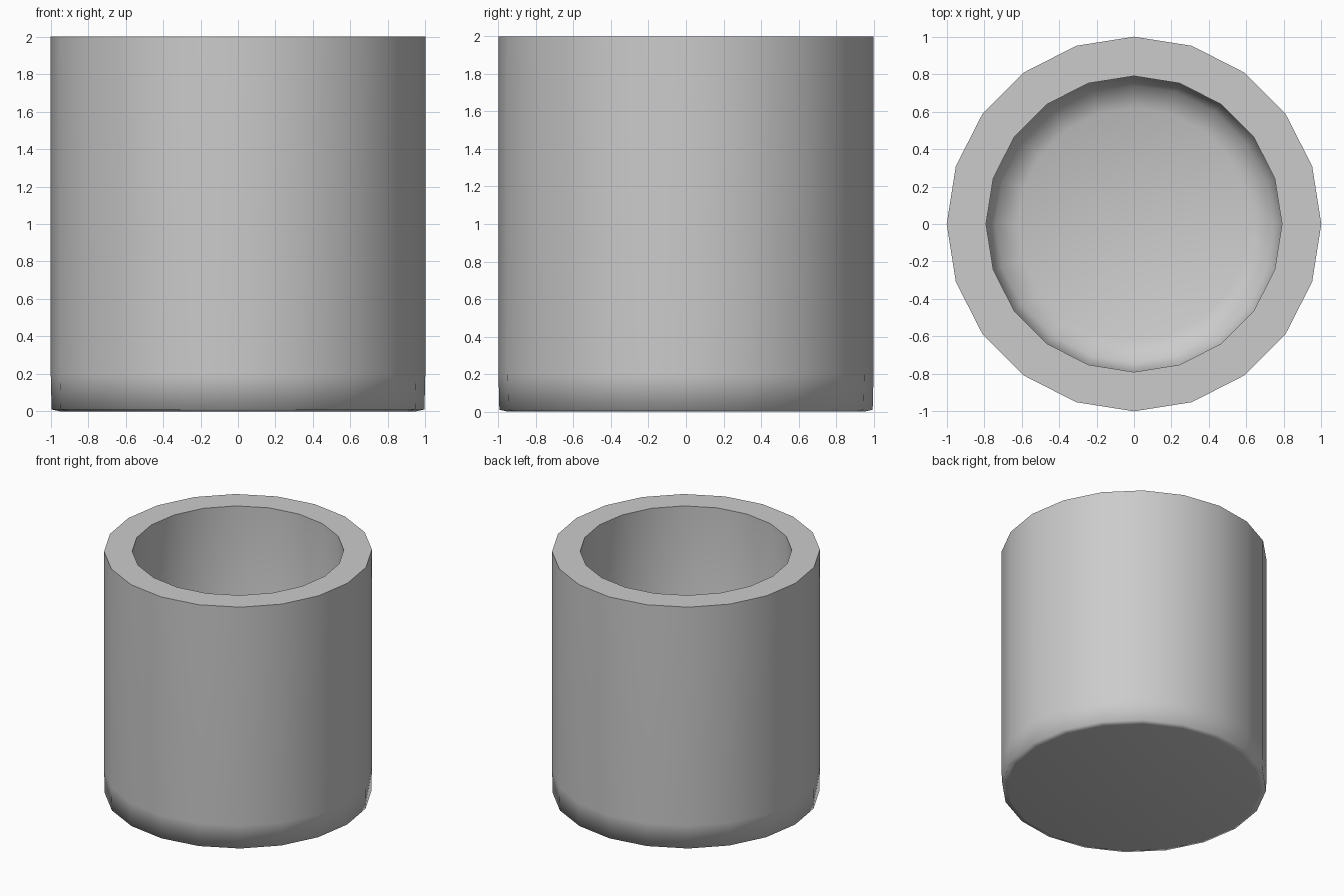
import bpy, bmesh
from math import cos, sin, tau, radians

if "Cube" in bpy.data.objects:
    bpy.data.objects.remove(bpy.data.objects["Cube"])

SIDES = 20

# Cup profile (radius, height): underside, outer wall, rim, inner wall, floor
profile = [(0.95, 0.0), (0.995, 0.01), (1.0, 0.2), (1.0, 2.0),
           (0.79, 2.0), (0.79, 0.36), (0.74, 0.25), (0.62, 0.2)]

bm = bmesh.new()
rings = [[bm.verts.new((r * cos(tau * i / SIDES), r * sin(tau * i / SIDES), z))
          for i in range(SIDES)] for r, z in profile]

# Walls between neighbouring rings
for a, b in zip(rings, rings[1:]):
    for i in range(SIDES):
        j = (i + 1) % SIDES
        bm.faces.new((a[i], a[j], b[j], b[i]))

# Closed underside and inner floor
bm.faces.new(rings[0][::-1])
bm.faces.new(rings[-1])
bmesh.ops.recalc_face_normals(bm, faces=bm.faces)

mesh = bpy.data.meshes.new("cup")
bm.to_mesh(mesh)
bm.free()
cup = bpy.data.objects.new("cup", mesh)
bpy.context.collection.objects.link(cup)

# Smooth walls with a crisp rim
bpy.context.view_layer.objects.active = cup
cup.select_set(True)
bpy.ops.object.shade_smooth_by_angle(angle=radians(80))
